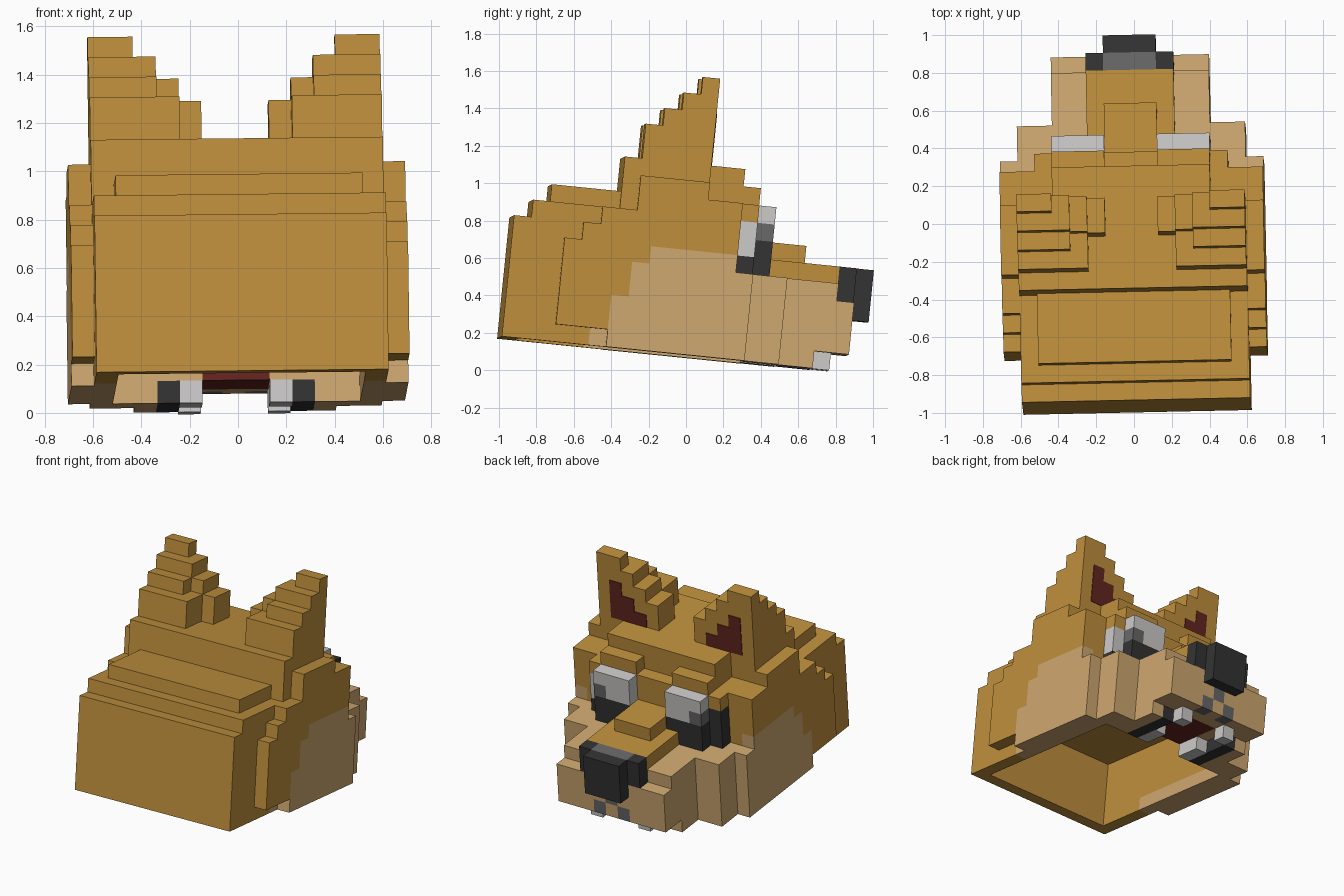
import bpy, bmesh
from mathutils import Matrix, Vector

if "Cube" in bpy.data.objects:
    bpy.data.objects.remove(bpy.data.objects["Cube"])

S = 0.093                                   # edge of one block
NAMES = {"golden_fur": "BF8F3C", "tan_fur": "CFA870", "white": "CDCBCA",
         "black": "333333", "grey": "686868", "dark_red": "652620"}


def linear(h):
    out = []
    for i in (0, 2, 4):
        c = int(h[i:i + 2], 16) / 255
        out.append(c / 12.92 if c <= 0.04045 else ((c + 0.055) / 1.055) ** 2.4)
    return (*out, 1)


MATS = []
for n, h in NAMES.items():
    m = bpy.data.materials.new(n)
    m.diffuse_color = linear(h)
    m.use_nodes = True
    m.node_tree.nodes["Principled BSDF"].inputs["Base Color"].default_value = m.diffuse_color
    MATS.append(m)
FUR, TAN, WHITE, BLACK, GREY, RED = range(6)

# whole head is slightly tipped forward, turned and rolled
Y = Vector((-0.02, 0.995, -0.101)).normalized()
X = Y.cross(Vector((-0.013, 0.101, 0.995))).normalized()
Z = X.cross(Y)
TILT = Matrix((X, Y, Z)).transposed().to_4x4()
PLACE = TILT @ Matrix.Translation((-S / 2, -1.01, 0.073)) @ Matrix.Scale(S, 4)

cells = {}                                  # (x, y, z) -> (part, colour)


def fill(part, colour, xs, ys, zs, side=0):
    """Fill blocks mirrored over x; xs is a range of |x|, ends excluded."""
    for a in range(*xs):
        for x in {a, -a}:
            if side and x * side < 0:
                continue
            for y in range(*ys):
                for z in range(*zs):
                    if part:
                        cells[x, y, z] = (part, colour)
                    else:
                        cells.pop((x, y, z), None)


# skull: stepped back, crown and forehead
for xs, ys, zs in (((0, 7), (0, 13), (0, 7)), ((0, 7), (1, 13), (7, 8)),
                   ((0, 6), (2, 6), (8, 9)), ((0, 7), (6, 13), (8, 9)),
                   ((0, 7), (6, 11), (9, 11)), ((0, 5), (11, 13), (9, 11)),
                   ((0, 6), (13, 14), (0, 9)), ((2, 5), (13, 14), (9, 10))):
    fill("skull", FUR, xs, ys, zs)
fill("skull", TAN, (0, 7), (5, 13), (0, 1))
fill("skull", TAN, (0, 7), (13, 14), (0, 5))

# side ruffs: stepped outline
for ys, zs in (((3, 13), (1, 6)), ((4, 13), (6, 7)), ((5, 13), (7, 8)),
               ((7, 13), (8, 9)), ((7, 11), (9, 10))):
    fill("side_ruff", FUR, (7, 8), ys, zs)
# pale cheek patch on the ruffs
for ys, zs in (((6, 14), (0, 3)), ((7, 14), (3, 5)), ((8, 13), (5, 6))):
    fill("side_ruff", TAN, (7, 8), ys, zs)

# ears
for xs, ys, zs in (((3, 7), (7, 11), (11, 13)), ((2, 3), (9, 11), (11, 13)),
                   ((4, 7), (8, 11), (13, 14)), ((3, 4), (9, 11), (13, 14)),
                   ((4, 7), (9, 11), (14, 15)), ((5, 7), (10, 11), (15, 16))):
    fill("ears", FUR, xs, ys, zs)

# muzzle with cheeks, bridge and lip underside
fill("muzzle", TAN, (0, 7), (14, 16), (0, 5))
fill("muzzle", TAN, (0, 5), (16, 18), (0, 5))
fill("muzzle", TAN, (0, 5), (18, 19), (1, 5))
fill("muzzle", TAN, (0, 5), (19, 20), (1, 4))
fill("muzzle", FUR, (0, 3), (14, 19), (5, 6))
fill("muzzle", FUR, (0, 2), (14, 17), (6, 7))
fill("muzzle", GREY, (0, 1), (19, 20), (2, 3))
fill("muzzle", GREY, (1, 2), (19, 20), (1, 2))

# mouth: open slot, palate, lips and teeth
fill(None, 0, (0, 3), (14, 20), (0, 1))
fill("mouth", RED, (0, 2), (14, 18), (1, 3))
fill("mouth", BLACK, (3, 4), (14, 18), (0, 1))
fill("teeth", WHITE, (2, 3), (14, 16), (0, 1))
fill("teeth", WHITE, (2, 3), (18, 19), (0, 1))

# nose
fill("nose", BLACK, (0, 3), (19, 20), (4, 6))
fill("nose", BLACK, (0, 2), (20, 21), (3, 6))
fill("nose", GREY, (0, 2), (19, 20), (5, 6))

# eyes: white upper half, black lower half, wrapped round the outer corner
fill("eyes", WHITE, (2, 5), (14, 15), (7, 9))
fill("eyes", BLACK, (2, 5), (14, 15), (5, 7))
fill("eyes", GREY, (4, 5), (14, 15), (7, 8))
fill("eyes", BLACK, (5, 6), (13, 14), (5, 8))
fill("eyes", WHITE, (5, 6), (13, 14), (6, 8), side=1)

# hollow underside
fill(None, 0, (0, 6), (1, 14), (0, 5))


def finish(part, bm):
    bm.transform(PLACE)
    me = bpy.data.meshes.new(part)
    bm.to_mesh(me)
    bm.free()
    for m in MATS:
        me.materials.append(m)
    bpy.context.collection.objects.link(bpy.data.objects.new(part, me))


# turn the outer skin of each part into a mesh
for part in sorted({p for p, _ in cells.values()}):
    bm = bmesh.new()
    verts = {}
    for cell, (p, colour) in cells.items():
        if p != part:
            continue
        for i in range(3):
            for d in (0, 1):
                near = list(cell)
                near[i] += 2 * d - 1
                if tuple(near) in cells:
                    continue
                loop = []
                for a, b in ((0, 0), (1, 0), (1, 1), (0, 1)):
                    c = list(cell)
                    c[i] += d
                    c[(i + 1) % 3] += a
                    c[(i + 2) % 3] += b
                    c = tuple(c)
                    if c not in verts:
                        verts[c] = bm.verts.new(c)
                    loop.append(verts[c])
                f = bm.faces.new(loop if d else loop[::-1])
                f.material_index = colour
    bmesh.ops.dissolve_limit(bm, angle_limit=0.01, verts=bm.verts[:],
                             edges=bm.edges[:], delimit={'MATERIAL'})
    finish(part, bm)

# dark inner ear plates on the front of the ears
bm = bmesh.new()
for s in (-1, 1):
    for x0, x1, z in ((3, 6, 11), (4, 6, 12), (5, 6, 13)):
        xm = 0.5 + s * ((x0 + x1) / 2 - 0.5)
        mat = Matrix.Translation((xm, 11.02, z + 0.5)) @ Matrix.Diagonal((x1 - x0, 0.06, 1, 1))
        bmesh.ops.create_cube(bm, size=1, matrix=mat)
for f in bm.faces:
    f.material_index = RED
finish("inner_ear", bm)
